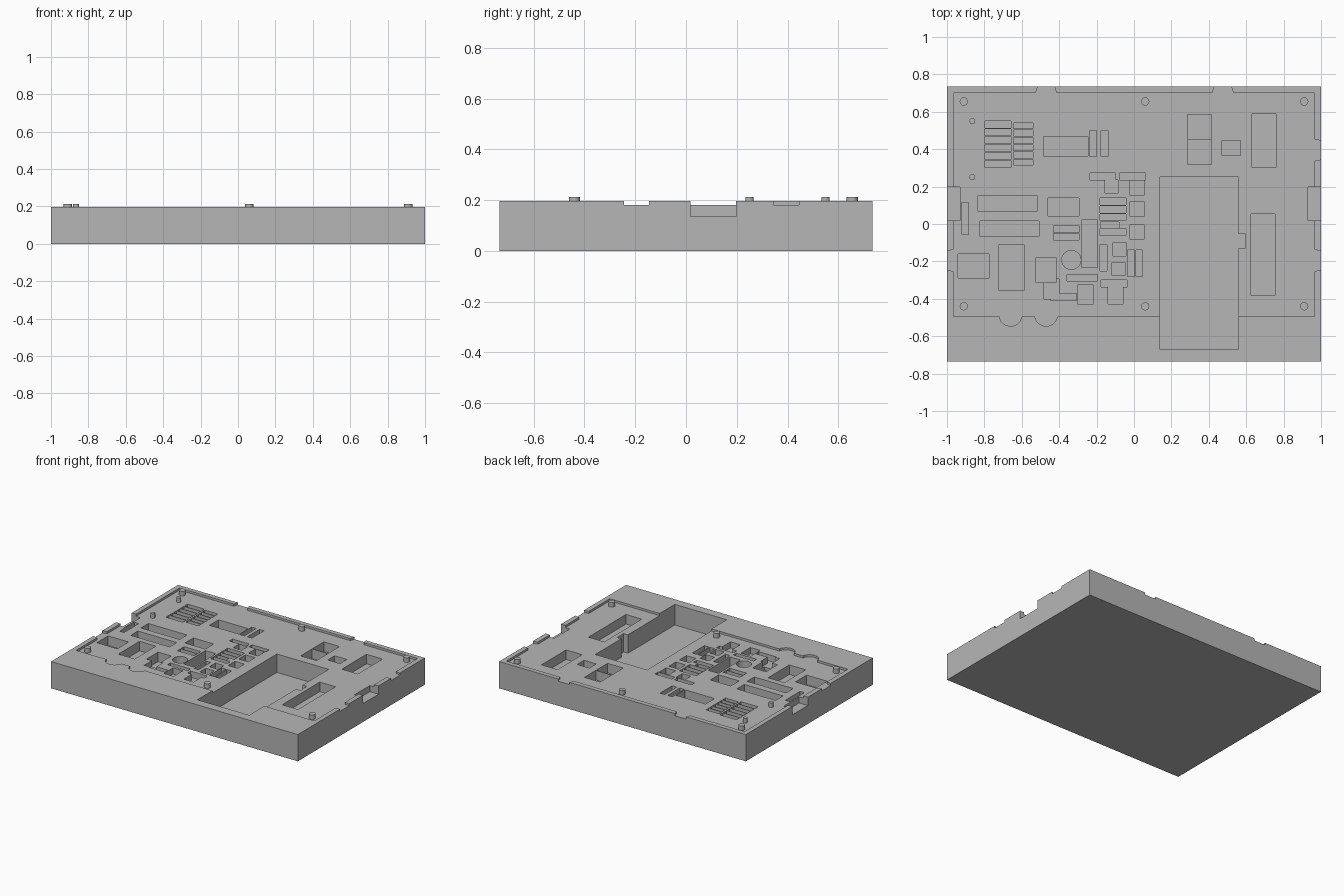
import bpy
import bmesh
from math import cos, sin, tau

cube = bpy.data.objects.get("Cube")
if cube:
    bpy.data.objects.remove(cube, do_unlink=True)

TOP, FLOOR = .196, .18
HALF_DEPTH = .735

grey = bpy.data.materials.new("plain grey")
grey.use_nodes = True
grey.diffuse_color = (.47, .47, .47, 1)
grey.node_tree.nodes["Principled BSDF"].inputs["Base Color"].default_value = grey.diffuse_color


def prism(bm, outline, low, high):
    """Add an upright solid with the given counter-clockwise outline."""
    bottom = [bm.verts.new((x, y, low)) for x, y in outline]
    top = [bm.verts.new((x, y, high)) for x, y in outline]
    bm.faces.new(bottom[::-1])
    bm.faces.new(top)
    count = len(outline)
    for i in range(count):
        j = (i + 1) % count
        bm.faces.new((bottom[i], bottom[j], top[j], top[i]))


def box(x, y, width, depth):
    w, d = width / 2, depth / 2
    return [(x - w, y - d), (x + w, y - d), (x + w, y + d), (x - w, y + d)]


def disc(x, y, radius, sides=24):
    return [(x + radius * cos(tau * i / sides), y + radius * sin(tau * i / sides))
            for i in range(sides)]


def make_object(name, outlines, low, high):
    bm = bmesh.new()
    for outline in outlines:
        prism(bm, outline, low, high)
    bmesh.ops.recalc_face_normals(bm, faces=bm.faces)
    mesh = bpy.data.meshes.new(name)
    bm.to_mesh(mesh)
    bm.free()
    mesh.materials.append(grey)
    obj = bpy.data.objects.new(name, mesh)
    bpy.context.collection.objects.link(obj)
    return obj


def carve(target, outlines, floor):
    """Cut all outlines down to one floor height and drop the cutter."""
    cutter = make_object("pocket_cutter", outlines, floor, TOP + .1)
    cutter.hide_render = True
    mod = target.modifiers.new("pockets", "BOOLEAN")
    mod.operation, mod.solver, mod.use_self = "DIFFERENCE", "EXACT", True
    mod.object = cutter
    graph = bpy.context.evaluated_depsgraph_get()
    carved = bpy.data.meshes.new_from_object(target.evaluated_get(graph))
    target.modifiers.clear()
    target.data = carved
    bpy.data.objects.remove(cutter, do_unlink=True)


plate = make_object("base_plate", [box(0, 0, 2, 2 * HALF_DEPTH)], 0, TOP)

# Broad shallow recess with finger scallops and flared rim notches
recess = [box(0, .103, 1.93, 1.196)]
recess += [disc(x, -.485, .061, 32) for x in (-.66, -.47)]
for x in (-.47, .475):
    recess.append([(x - .06, .69), (x + .06, .69), (x + .04, .75), (x - .04, .75)])
for side, y in ((1, .395), (1, -.195), (-1, -.195)):
    notch = [(side * .95, y - .062), (side * 1.02, y - .045),
             (side * 1.02, y + .045), (side * .95, y + .062)]
    recess.append(notch if side > 0 else notch[::-1])
carve(plate, recess, FLOOR)

# Connector openings through both side rims
carve(plate, [box(side * .98, .108, .1, .18) for side in (-1, 1)], .135)

# Shallow pockets, grouped by footprint
wide, tall, square, pad = (.137, .037), (.037, .14), (.07, .07), (.077, .08)
upright = (.08, .107)
small = []
for row in range(6):
    small.append(box(-.727, .533 - row * .0425, .137, .037))
    small.append(box(-.593, .525 - row * .039, .105, .031))
groups = {
    wide: [(-.167, .255), (-.008, .255), (-.112, .12), (-.112, .078), (-.112, .036),
           (-.112, -.043), (-.363, -.027), (-.363, -.068), (-.107, -.317), (-.375, -.39)],
    tall: [(-.22, .43), (-.158, .43), (-.163, -.18), (-.017, -.21), (.028, -.21)],
    square: [(-.12, .2), (-.078, -.135), (-.083, -.24)],
    pad: [(.016, .193), (.016, .08), (.016, -.043)],
    upright: [(-.1, -.375), (-.26, -.377), (-.44, -.347)],
}
for size, centres in groups.items():
    small += [box(x, y, *size) for x, y in centres]
small += [box(-.13, -.005, .1, .034), box(-.277, -.287, .165, .033),
          box(-.903, .03, .035, .17)]
carve(plate, small, .135)

# Medium component pockets
medium = [
    box(-.365, .415, .24, .105), box(.52, .407, .1, .08),
    box(.35, .519, .128, .132), box(.35, .383, .128, .132),
    box(.695, .445, .13, .285), box(.69, -.165, .128, .435),
    box(-.677, .11, .315, .086), box(-.665, -.025, .315, .083),
    box(-.377, .09, .165, .097), box(-.47, -.245, .107, .134),
    box(-.655, -.232, .133, .246), box(-.858, -.225, .166, .13),
]
carve(plate, medium, .11)

# Deep wells: the large bay with its cable slot, a slot and a round hole
deep = [box(.35, -.21, .42, .92), box(.57, -.09, .05, .075),
        box(-.237, -.105, .085, .255), disc(-.335, -.192, .051)]
carve(plate, deep, .045)

# Locating pins
pins = [(x, y, .022) for x in (-.91, .06, .91) for y in (-.44, .655)]
pins += [(-.865, y, .016) for y in (.25, .55)]
for x, y, radius in pins:
    make_object("locating_pin", [disc(x, y, radius, 16)], FLOOR - .01, .213)

bpy.ops.object.select_all(action="DESELECT")
for obj in bpy.context.collection.objects:
    if obj.name.startswith("locating_pin"):
        obj.select_set(True)
        bpy.context.view_layer.objects.active = obj
bpy.ops.object.shade_smooth_by_angle()
